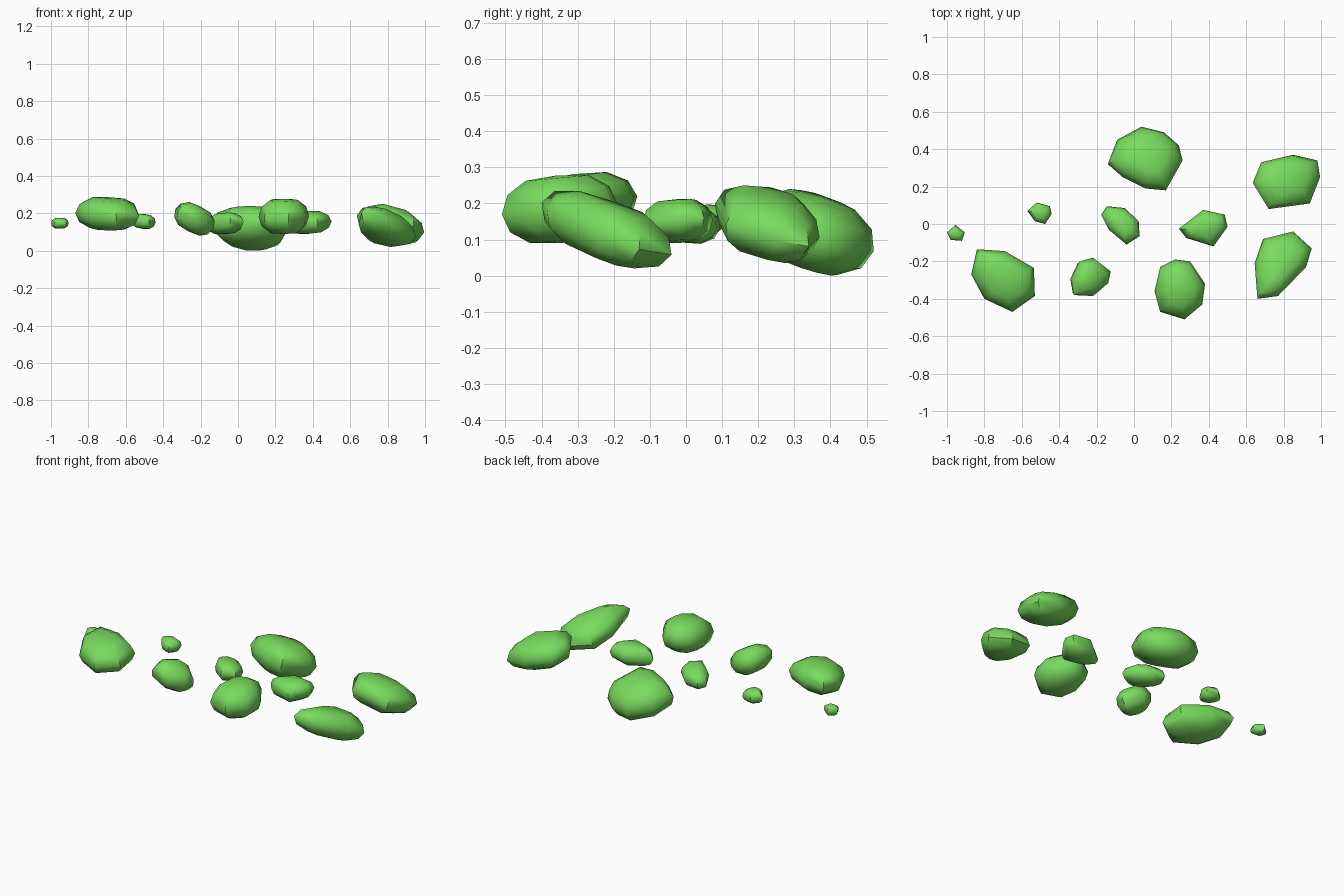
import bpy, bmesh, math
from mathutils import Vector

if "Cube" in bpy.data.objects:
    bpy.data.objects.remove(bpy.data.objects["Cube"])

mat = bpy.data.materials.new("leaf_green")
mat.diffuse_color = (0.19, 0.71, 0.11, 1)
mat.use_nodes = True
mat.node_tree.nodes["Principled BSDF"].inputs["Base Color"].default_value = mat.diffuse_color

# (height fraction, ring scale) for the rounded cross-section of every clump
LEVELS = [(-0.92, 0.55), (-0.55, 0.88), (0.0, 1.0), (0.55, 0.88), (0.92, 0.55)]


def clump(name, outline, z0, z1, sx=0.0, sy=0.0, thick=0.07):
    """Pebble-like clump: plan outline lofted along a tilted plane, fitted to z0..z1."""
    pts = [Vector(p) for p in outline]
    lo = Vector((min(p.x for p in pts), min(p.y for p in pts)))
    hi = Vector((max(p.x for p in pts), max(p.y for p in pts)))
    c = (lo + hi) / 2

    def place(d, f):
        h = f * thick
        return Vector((c.x + d.x - sx * h, c.y + d.y - sy * h, sx * d.x + sy * d.y + h))

    bm = bmesh.new()
    rings = [[bm.verts.new(place((p - c) * s, f)) for p in pts] for f, s in LEVELS]
    n = len(pts)
    for a, b in zip(rings, rings[1:]):
        for i in range(n):
            j = (i + 1) % n
            bm.faces.new((a[i], a[j], b[j], b[i]))
    for ring, f in ((rings[0], -1.0), (rings[-1], 1.0)):
        tip = bm.verts.new(place(Vector((0, 0)), f))
        for i in range(n):
            bm.faces.new((ring[i], ring[(i + 1) % n], tip))
    zs = [v.co.z for v in bm.verts]
    k = (z1 - z0) / (max(zs) - min(zs))
    base = min(zs)
    for v in bm.verts:
        v.co.z = z0 + (v.co.z - base) * k
    bmesh.ops.recalc_face_normals(bm, faces=bm.faces)
    me = bpy.data.meshes.new(name)
    bm.to_mesh(me)
    bm.free()
    me.materials.append(mat)
    ob = bpy.data.objects.new(name, me)
    bpy.context.collection.objects.link(ob)
    bpy.ops.object.select_all(action='DESELECT')
    ob.select_set(True)
    bpy.context.view_layer.objects.active = ob
    bpy.ops.object.shade_smooth_by_angle(angle=math.radians(50))


# Large clumps
clump("back_clump", [(-.14, .32), (-.09, .45), (.04, .52), (.16, .49), (.24, .42),
      (.26, .34), (.17, .18), (.06, .19), (-.06, .25)], 0.0, .24, -.1, -.3, .09)
clump("right_back_clump", [(.635, .22), (.68, .33), (.85, .37), (.98, .34), (.995, .25),
      (.94, .11), (.72, .08)], .035, .25, -.22, -.2, .075)
clump("right_front_clump", [(.645, -.21), (.69, -.08), (.85, -.04), (.95, -.13), (.92, -.23),
      (.77, -.385), (.66, -.40)], .02, .235, -.15, -.33, .075)
clump("front_clump", [(.11, -.36), (.14, -.23), (.22, -.19), (.3, -.2), (.38, -.32),
      (.365, -.43), (.27, -.51), (.14, -.47)], .09, .278, 0, .08, .085)
clump("left_clump", [(-.87, -.27), (-.84, -.135), (-.69, -.145), (-.535, -.235), (-.53, -.385),
      (-.65, -.47), (-.8, -.4)], .107, .287, 0, .13, .08)

# Medium clumps
clump("centre_clump", [(-.175, .05), (-.145, .095), (-.05, .085), (.025, .015), (.03, -.065),
      (-.04, -.11), (-.135, -.03)], .088, .205, 0, -.15, .055)
clump("centre_right_clump", [(.24, -.025), (.37, .075), (.485, .05), (.5, -.015), (.425, -.12),
      (.28, -.075)], .09, .212, .05, .05, .06)
clump("centre_left_clump", [(-.335, -.295), (-.29, -.2), (-.22, -.18), (-.13, -.25),
      (-.145, -.32), (-.22, -.385), (-.32, -.38)], .08, .26, -.5, 0, .065)

# Small clumps
clump("small_clump", [(-.57, .07), (-.52, .115), (-.45, .095), (-.44, .055), (-.475, 0),
      (-.53, .015)], .117, .197, -.1, 0, .04)
clump("tiny_clump", [(-1, -.045), (-.955, -.005), (-.905, -.045), (-.92, -.09),
      (-.98, -.085)], .118, .176, 0, 0, .03)
